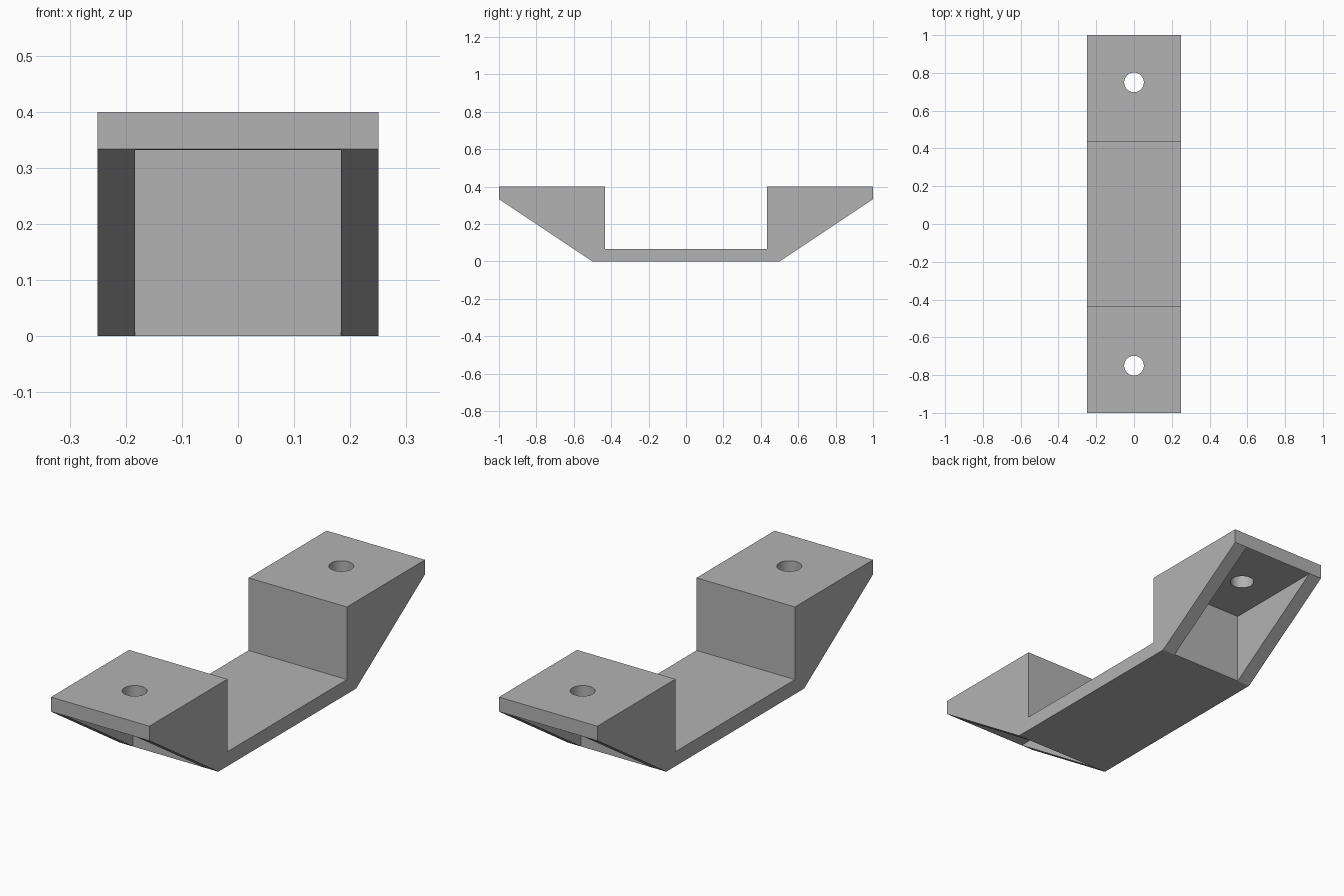
import bpy
import bmesh

cube = bpy.data.objects.get("Cube")
if cube:
    bpy.data.objects.remove(cube, do_unlink=True)

HALF_WIDTH = 0.25
WALL = 0.0667
HEIGHT = 0.4
FOOT = 0.5          # half length of the flat base
HOLE_Y = 0.75

grey = bpy.data.materials.new("light grey")
grey.use_nodes = True
colour = (0.45, 0.45, 0.45, 1)
grey.diffuse_color = colour
grey.node_tree.nodes["Principled BSDF"].inputs["Base Color"].default_value = colour


def extrude_profile(name, points, half_width):
    """Extrude a closed (y, z) outline symmetrically along x."""
    bm = bmesh.new()
    face = bm.faces.new([bm.verts.new((-half_width, y, z)) for y, z in points])
    result = bmesh.ops.extrude_face_region(bm, geom=[face])
    moved = [v for v in result["geom"] if isinstance(v, bmesh.types.BMVert)]
    bmesh.ops.translate(bm, verts=moved, vec=(2 * half_width, 0, 0))
    bmesh.ops.recalc_face_normals(bm, faces=bm.faces)
    mesh = bpy.data.meshes.new(name)
    bm.to_mesh(mesh)
    bm.free()
    mesh.materials.append(grey)
    obj = bpy.data.objects.new(name, mesh)
    bpy.context.collection.objects.link(obj)
    return obj


def cut(target, cutter):
    """Subtract the cutter and discard it."""
    cutter.hide_render = True
    mod = target.modifiers.new("cut", "BOOLEAN")
    mod.operation = "DIFFERENCE"
    mod.solver = "EXACT"
    mod.object = cutter
    bpy.context.view_layer.objects.active = target
    bpy.ops.object.modifier_apply(modifier=mod.name)
    bpy.data.objects.remove(cutter, do_unlink=True)


# Bracket body: flat base, upright walls and gusseted flanges
half = [(FOOT, 0), (1, HEIGHT - WALL), (1, HEIGHT),
        (FOOT - WALL, HEIGHT), (FOOT - WALL, WALL)]
outline = half + [(-y, z) for y, z in reversed(half)]
bracket = extrude_profile("mounting_bracket", outline, HALF_WIDTH)

for side in (-1, 1):
    # Pocket under each flange, leaving two triangular gussets
    inner, top = FOOT + 0.001, HEIGHT - WALL - 0.001
    pocket = [(inner, -0.1), (1.1, -0.1), (1.1, top), (inner, top)]
    cut(bracket, extrude_profile("pocket_cutter",
                                 [(side * y, z) for y, z in pocket],
                                 HALF_WIDTH - WALL))
    # Screw hole through each flange
    bpy.ops.mesh.primitive_cylinder_add(
        vertices=48, radius=0.052, depth=0.3,
        location=(0, side * HOLE_Y, HEIGHT - WALL / 2))
    hole = bpy.context.object
    hole.data.materials.append(grey)
    cut(bracket, hole)

# Smooth only the hole walls
bpy.ops.object.select_all(action="DESELECT")
bracket.select_set(True)
bpy.context.view_layer.objects.active = bracket
bpy.ops.object.shade_smooth_by_angle(angle=0.5)
